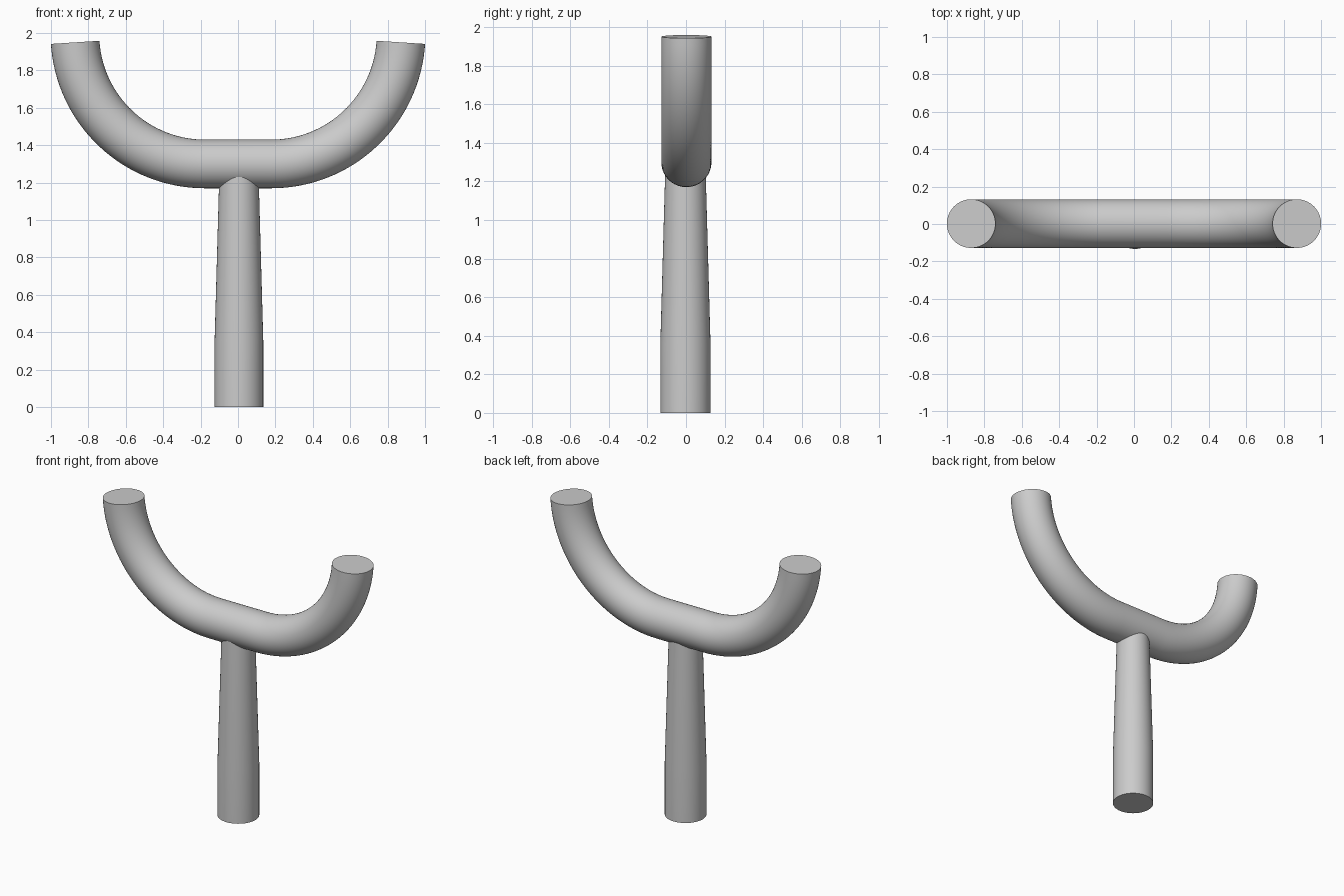
import bpy, bmesh, math
from mathutils import Vector

if "Cube" in bpy.data.objects:
    bpy.data.objects.remove(bpy.data.objects["Cube"])

SIDES = 64
R = 0.13            # tube radius


def sweep(name, stations, y):
    """Capped round tube; each station is (x, z, tilt of tangent from +x, radius)."""
    bm = bmesh.new()
    rings = []
    for x, z, tilt, r in stations:
        normal = Vector((-math.sin(tilt), 0, math.cos(tilt)))
        side = Vector((0, 1, 0))
        ring = []
        for i in range(SIDES):
            a = 2 * math.pi * i / SIDES
            ring.append(bm.verts.new(Vector((x, y, z)) + r * (math.cos(a) * side + math.sin(a) * normal)))
        rings.append(ring)
    for a, b in zip(rings, rings[1:]):
        for i in range(SIDES):
            j = (i + 1) % SIDES
            bm.faces.new((a[i], a[j], b[j], b[i]))
    bm.faces.new(rings[0])
    bm.faces.new(rings[-1])
    bmesh.ops.recalc_face_normals(bm, faces=bm.faces[:])
    mesh = bpy.data.meshes.new(name)
    bm.to_mesh(mesh)
    bm.free()
    ob = bpy.data.objects.new(name, mesh)
    bpy.context.collection.objects.link(ob)
    bpy.ops.object.select_all(action='DESELECT')
    ob.select_set(True)
    bpy.context.view_layer.objects.active = ob
    bpy.ops.object.shade_smooth_by_angle(angle=math.radians(30))
    return ob


# Curved fork: short straight middle, with a nearly quarter-circle arm on each side
BEND, HALF, BASE_Z = 0.695, 0.177, 1.30
SWEEP, STEPS = math.radians(86.3), 32
arm = []
for k in range(STEPS + 1):
    t = SWEEP * k / STEPS
    arm.append((HALF + BEND * math.sin(t), BASE_Z + BEND * (1 - math.cos(t)), t, R))
left = [(-x, z, -t, r) for x, z, t, r in reversed(arm)]
sweep("curved_fork", left + arm, 0.002)

# Upright stem: straight foot, then a gentle taper that ends inside the fork
up = math.pi / 2
sweep("stem", [(0.005, 0.0, up, R), (0.005, 0.36, up, R), (0.005, 1.28, up, 0.104)], -0.003)
